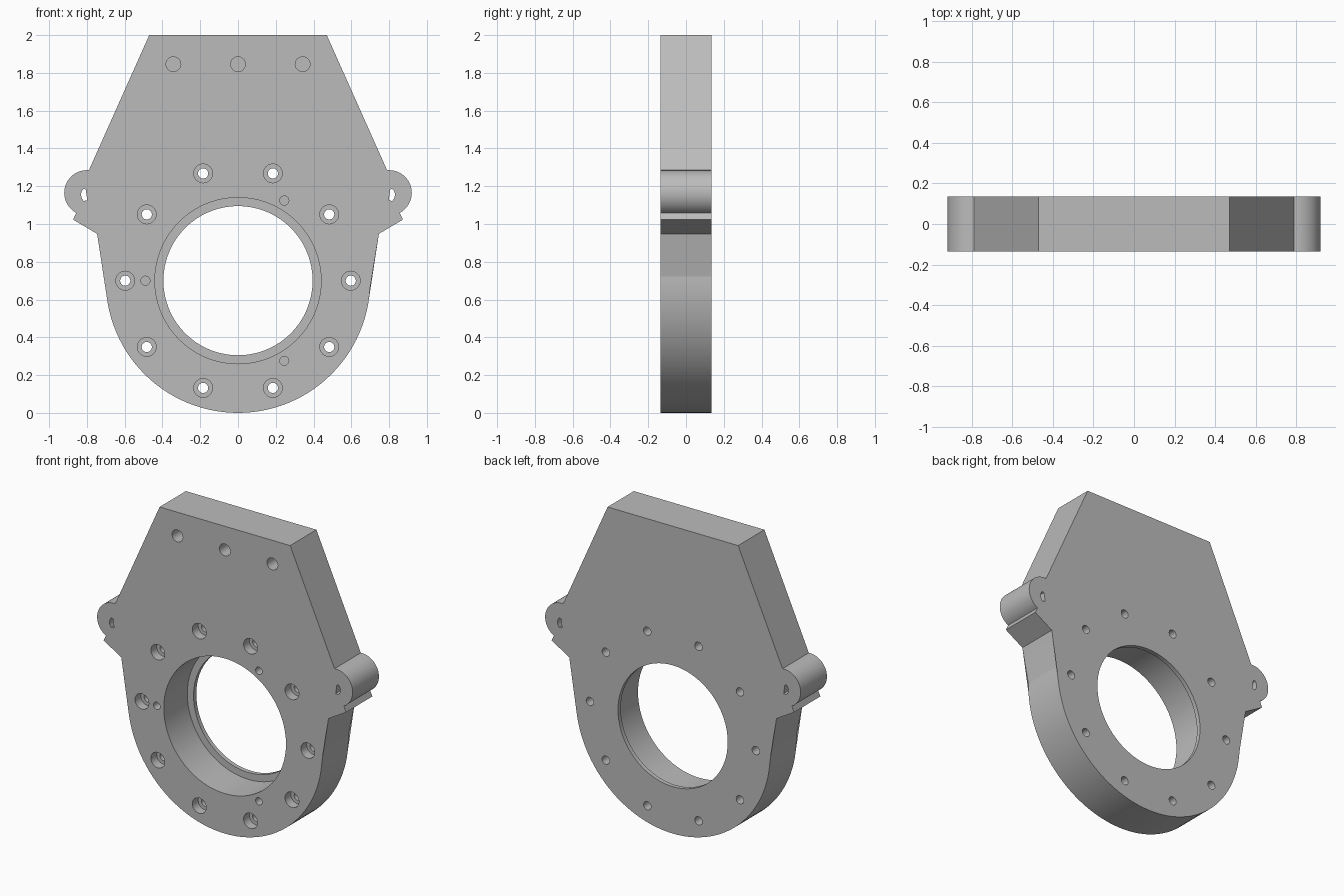
import bpy, bmesh
from math import sin, cos, pi, radians

HALF = 0.135          # half thickness of the plate
HUB_Z = 0.70          # height of the bore axis

cube = bpy.data.objects.get("Cube")
if cube:
    bpy.data.objects.remove(cube, do_unlink=True)

metal = bpy.data.materials.new("plain grey metal")
metal.use_nodes = True
grey = (0.5, 0.5, 0.5, 1)
metal.diffuse_color = grey
metal.node_tree.nodes["Principled BSDF"].inputs["Base Color"].default_value = grey


def arc(cx, cz, r, start, end, n):
    """Points on an arc in the x-z plane, angles in degrees."""
    angles = [radians(start + (end - start) * i / n) for i in range(n + 1)]
    return [(cx + r * cos(a), cz + r * sin(a)) for a in angles]


def prism(bm, points, y0, y1):
    """Extrude an x-z outline from y0 to y1."""
    front = [bm.verts.new((x, y0, z)) for x, z in points]
    back = [bm.verts.new((x, y1, z)) for x, z in points]
    bm.faces.new(front)
    bm.faces.new(back[::-1])
    for i in range(len(points)):
        j = (i + 1) % len(points)
        bm.faces.new((front[i], back[i], back[j], front[j]))


def stepped_bore(bm, x, z, profile, n):
    """Closed turned solid along y from (radius, y) pairs."""
    rings = []
    for r, y in profile:
        rings.append([bm.verts.new((px, y, pz)) for px, pz in arc(x, z, r, 0, 360, n)[:-1]])
    bm.faces.new(rings[0])
    bm.faces.new(rings[-1][::-1])
    for a, b in zip(rings, rings[1:]):
        for i in range(n):
            j = (i + 1) % n
            bm.faces.new((a[i], b[i], b[j], a[j]))


def make_object(name, bm):
    bmesh.ops.recalc_face_normals(bm, faces=bm.faces)
    mesh = bpy.data.meshes.new(name)
    bm.to_mesh(mesh)
    bm.free()
    mesh.materials.append(metal)
    obj = bpy.data.objects.new(name, mesh)
    bpy.context.collection.objects.link(obj)
    return obj


# Plate outline: right half from top to bottom, then mirrored
half = [(0.47, 2.0)]
half += arc(0.80, 1.165, 0.12, 95, -62, 28)          # side ear
half += [(0.873, 1.023), (0.746, 0.948), (0.715, 0.80)]
half += arc(0, HUB_Z, HUB_Z, 6, -90, 30)             # rounded lower end
half[-31:-30] = [(0.699, 0.72)]
outline = half + [(-x, z) for x, z in half[-2::-1]]
bm = bmesh.new()
prism(bm, outline, -HALF, HALF)
plate = make_object("mounting_plate", bm)

# All holes in one cutter
OUT = HALF + 0.05
bm = bmesh.new()

# main bore with a thin lip at the back
lip = HALF - 0.028
stepped_bore(bm, 0, HUB_Z, [(0.44, -OUT), (0.44, lip), (0.395, lip), (0.395, OUT)], 72)

# ring of counterbored bolt holes
seat = -HALF + 0.06
for x, z in arc(0, HUB_Z, 0.597, 0, 360, 10)[:-1]:
    stepped_bore(bm, x, z, [(0.05, -OUT), (0.05, seat), (0.027, seat), (0.027, OUT)], 24)

# blind dowel holes
for x, z in arc(0, HUB_Z, 0.49, 60, 420, 3)[:-1]:
    stepped_bore(bm, x, z, [(0.024, -OUT), (0.024, 0)], 20)

# blind holes along the top
for x in (-0.342, 0, 0.342):
    stepped_bore(bm, x, 1.846, [(0.039, -OUT), (0.039, 0.02)], 24)

# slots through the ears
slot = [(0.806, 1.182), (0.798, 1.125), (0.818, 1.122), (0.829, 1.14),
        (0.831, 1.16), (0.825, 1.178), (0.815, 1.186)]
for side in (1, -1):
    prism(bm, [(side * x, z) for x, z in slot], -OUT, OUT)

cutter = make_object("hole_cutter", bm)
cutter.hide_render = True

# Cut the holes and finish
cut = plate.modifiers.new("holes", "BOOLEAN")
cut.operation = "DIFFERENCE"
cut.solver = "EXACT"
cut.object = cutter
bpy.ops.object.select_all(action="DESELECT")
plate.select_set(True)
bpy.context.view_layer.objects.active = plate
bpy.ops.object.modifier_apply(modifier=cut.name)
bpy.data.objects.remove(cutter, do_unlink=True)
bpy.ops.object.shade_smooth_by_angle(angle=radians(30))
